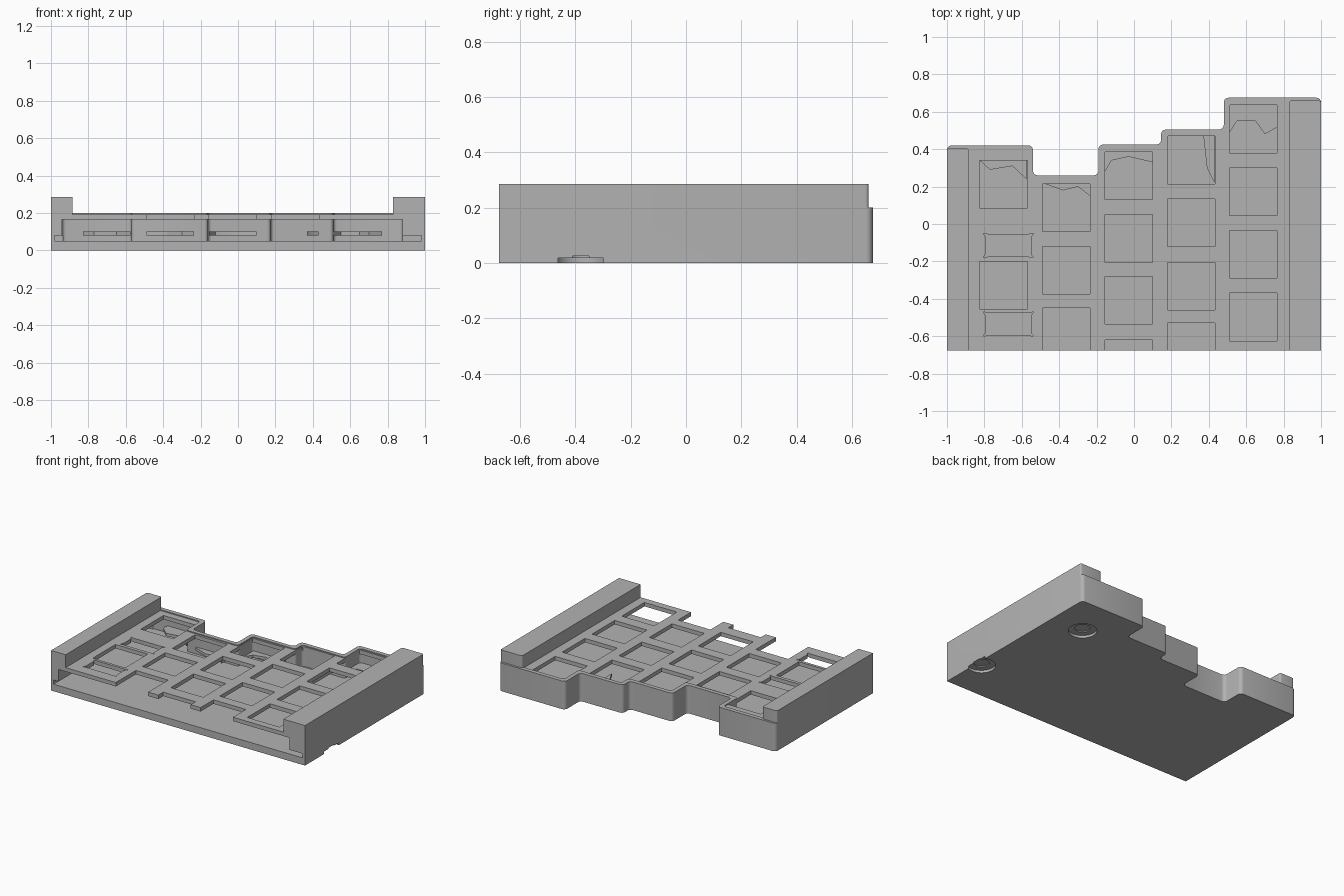
import bpy, bmesh

cube = bpy.data.objects.get("Cube")
if cube:
    bpy.data.objects.remove(cube)

grey = bpy.data.materials.new("plain grey")
grey.use_nodes = True
grey.diffuse_color = (0.45, 0.45, 0.45, 1)
grey.node_tree.nodes["Principled BSDF"].inputs["Base Color"].default_value = (0.45, 0.45, 0.45, 1)

FRONT = -0.675


def prisms(name, outlines, z0, z1, bevel=0):
    """Extrude outlines upward; optionally round the upright edges behind the front."""
    bm = bmesh.new()
    for pts in outlines:
        face = bm.faces.new([bm.verts.new((x, y, z0)) for x, y in pts])
        top = bmesh.ops.extrude_face_region(bm, geom=[face])["geom"]
        bmesh.ops.translate(bm, vec=(0, 0, z1 - z0),
                            verts=[g for g in top if isinstance(g, bmesh.types.BMVert)])
    if bevel:
        uprights = [e for e in bm.edges
                    if abs(e.verts[0].co.z - e.verts[1].co.z) > 0.01 and e.verts[0].co.y > -0.6]
        bmesh.ops.bevel(bm, geom=uprights, offset=bevel, segments=4, profile=0.5, affect='EDGES')
    bmesh.ops.recalc_face_normals(bm, faces=bm.faces)
    mesh = bpy.data.meshes.new(name)
    bm.to_mesh(mesh)
    bm.free()
    mesh.materials.append(grey)
    ob = bpy.data.objects.new(name, mesh)
    bpy.context.collection.objects.link(ob)
    return ob


def rect(x0, x1, y0, y1):
    return [(x0, y0), (x1, y0), (x1, y1), (x0, y1)]


def disc(name, x, y, r, z0, z1):
    bpy.ops.mesh.primitive_cylinder_add(vertices=48, radius=r, depth=z1 - z0,
                                        location=(x, y, (z0 + z1) / 2))
    ob = bpy.context.object
    ob.name = name
    return ob


def cut(target, cutter):
    mod = target.modifiers.new("cut", 'BOOLEAN')
    mod.operation = 'DIFFERENCE'
    mod.solver = 'EXACT'
    mod.object = cutter
    cutter.hide_render = True
    bpy.context.view_layer.objects.active = target
    bpy.ops.object.modifier_apply(modifier=mod.name)
    bpy.data.objects.remove(cutter)


def stepped(left, right, front, d):
    """Stepped plan, with its back edge inset by d."""
    steps = [(0.48, 0.675), (0.145, 0.505), (-0.19, 0.425), (-0.54, 0.26)]
    pts = [(left, front), (right, front), (right, 0.675 - d)]
    for i, (x, y) in enumerate(steps):
        pts.append((x + (d if i < 3 else -d), y - d))
        nxt = steps[i + 1][1] if i < 3 else 0.42
        pts.append((pts[-1][0], nxt - d))
    return pts + [(left, 0.42 - d)]


# Tray: floor, stepped back wall and lower sides
tray = prisms("tray", [stepped(-1, 1, FRONT, 0)], 0, 0.2, 0.025)
cut(tray, prisms("cavity", [stepped(-0.94, 0.88, -0.8, 0.03)], 0.05, 0.3, 0.02))
for name, x0, x1, y1 in (("left_slot", -0.98, -0.9, 0.38), ("right_slot", 0.85, 0.98, 0.63)):
    cut(tray, prisms(name, [rect(x0, x1, -0.8, y1)], 0.05, 0.08))

# Round recesses under the tray
for x, y in ((0.96, -0.38), (0.75, 0.38)):
    cut(tray, disc("foot_recess", x, y, 0.092, -0.05, 0.018))
    cut(tray, disc("screw_recess", x, y, 0.05, -0.05, 0.025))

# Raised side rails
left_rail = prisms("low_x_rail", [rect(-1, -0.885, FRONT, 0.405)], 0.19, 0.285, 0.012)
right_rail = prisms("high_x_rail", [rect(0.83, 1, FRONT, 0.66)], 0.19, 0.285, 0.012)

# Key plate with staggered columns of square openings
plate = prisms("key_plate", [stepped(-0.94, 0.88, FRONT, 0.03)], 0.165, 0.193, 0.02)
SIZE = 0.255
columns = [(-0.825, [0.34, -0.2]), (-0.49, [0.215, -0.12, -0.45]),
           (-0.155, [0.385, 0.05, -0.28, -0.62]),
           (0.178, [0.47, 0.135, -0.205, -0.53]),
           (0.51, [0.635, 0.3, -0.035, -0.37])]
holes = [rect(x, x + SIZE, t - SIZE, t) for x, tops in columns for t in tops]

# Wide openings with flared corners
quarter = [(0.12, 0.045), (0.135, 0.065), (0.11, 0.06)]
for cy in (-0.115, -0.535):
    ring = []
    for sx, sy in ((1, 1), (-1, 1), (-1, -1), (1, -1)):
        part = quarter if sx * sy > 0 else quarter[::-1]
        ring += [(-0.672 + sx * x, cy + sy * y) for x, y in part]
    holes.append(ring)
cut(plate, prisms("key_holes", holes, 0.1, 0.25))

# Rough-edged ledges inside the back wall
ledges = [
    [(-0.83, 0.39), (-0.83, 0.345), (-0.77, 0.29), (-0.65, 0.31), (-0.575, 0.24), (-0.575, 0.39)],
    [(-0.49, 0.235), (-0.49, 0.22), (-0.38, 0.18), (-0.3, 0.2), (-0.235, 0.15), (-0.235, 0.235)],
    [(-0.155, 0.4), (-0.155, 0.28), (-0.12, 0.34), (-0.03, 0.36), (0.1, 0.33), (0.1, 0.4)],
    [(0.37, 0.48), (0.39, 0.3), (0.43, 0.22), (0.43, 0.48)],
    [(0.505, 0.65), (0.505, 0.48), (0.55, 0.55), (0.65, 0.55), (0.7, 0.48), (0.77, 0.52), (0.77, 0.65)],
]
ledge = prisms("inner_ledges", ledges, 0.08, 0.1)

# Smooth rounded corners, keep hard edges crisp
bpy.ops.object.select_all(action='DESELECT')
for ob in (tray, left_rail, right_rail, plate, ledge):
    ob.select_set(True)
bpy.context.view_layer.objects.active = tray
bpy.ops.object.shade_smooth_by_angle()
